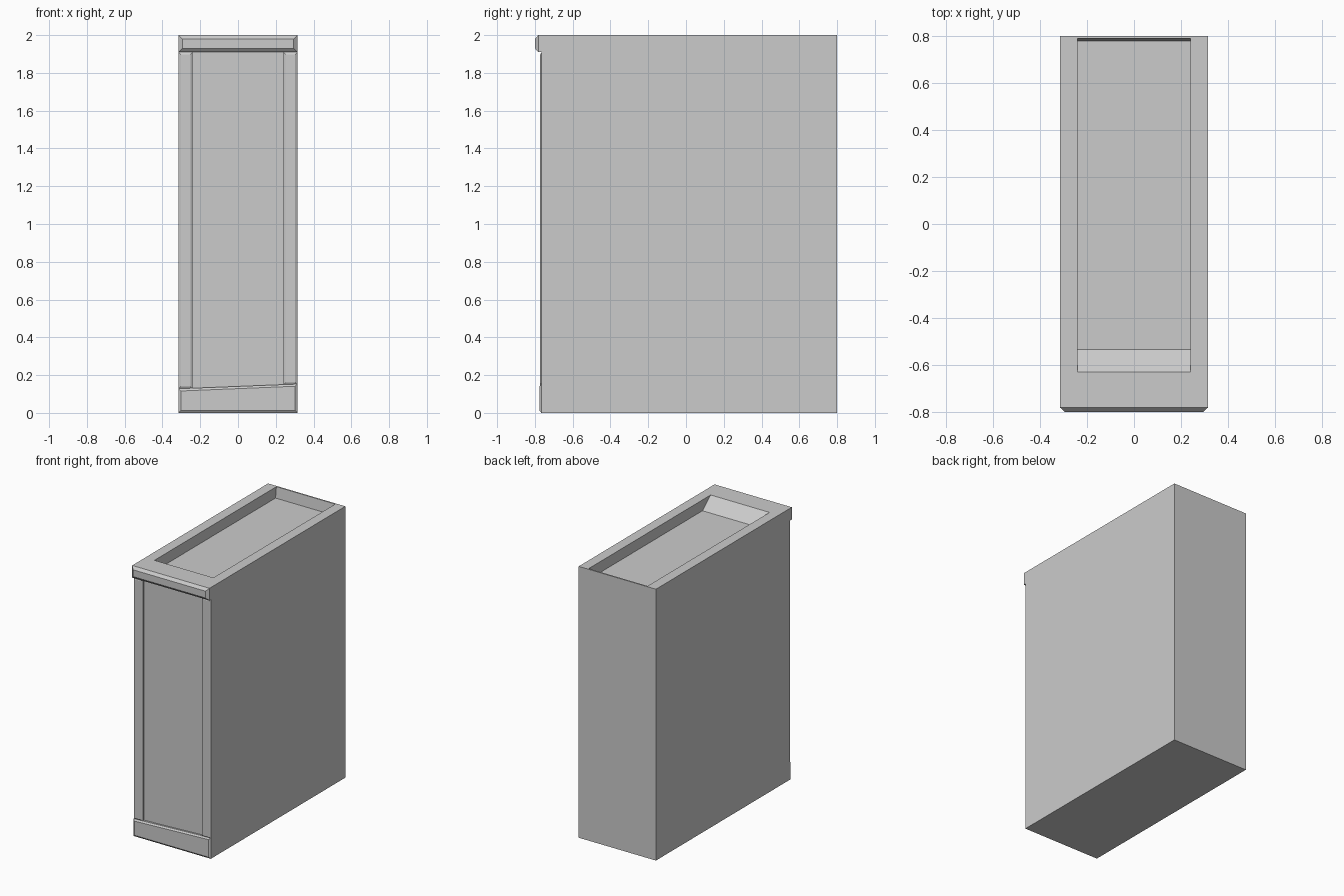
import bpy, bmesh

if "Cube" in bpy.data.objects:
    bpy.data.objects.remove(bpy.data.objects["Cube"])

W = 0.315        # half width
PANEL_Y = -0.752  # recessed front panel plane


def make(name, rings, cap_first=True, cap_last=True):
    """Skin a list of 4-point rings into one flat-faced object."""
    bm = bmesh.new()
    loops = [[bm.verts.new(p) for p in r] for r in rings]
    for a, b in zip(loops, loops[1:]):
        for i in range(4):
            j = (i + 1) % 4
            bm.faces.new((a[i], a[j], b[j], b[i]))
    if cap_first:
        bm.faces.new(loops[0])
    if cap_last:
        bm.faces.new(loops[-1])
    bmesh.ops.recalc_face_normals(bm, faces=bm.faces)
    me = bpy.data.meshes.new(name)
    bm.to_mesh(me)
    bm.free()
    ob = bpy.data.objects.new(name, me)
    bpy.context.collection.objects.link(ob)
    return ob


def rect(x, y0, y1, z):
    return [(-x, y0, z), (x, y0, z), (x, y1, z), (-x, y1, z)]


def trim(name, x0, x1, z0, z1l, z1r, y_mid, y_front, inset):
    """Front trim board with chamfered front edges; its top may slope."""
    def ring(y, d):
        return [(x0 + d, y, z0 + d), (x1 - d, y, z0 + d),
                (x1 - d, y, z1r - d), (x0 + d, y, z1l - d)]
    return make(name, [ring(PANEL_Y, 0), ring(y_mid, 0), ring(y_front, inset)],
                cap_first=False)


# Cabinet body with a sunken top that slopes at the front
make("cabinet_body", [
    rect(W, PANEL_Y, 0.8, 0),
    rect(W, PANEL_Y, 0.8, 2),
    rect(0.24, -0.63, 0.79, 2),
    rect(0.24, -0.535, 0.78, 1.92),
])

# Vertical stiles framing the front panel
trim("left_stile", -W, -0.24, 0.128, 1.91, 1.91, -0.764, -0.772, 0.012)
trim("right_stile", 0.24, W, 0.148, 1.91, 1.91, -0.764, -0.772, 0.012)

# Skirting with a slightly sloping top
trim("base_board", -W, W, 0, 0.128, 0.153, -0.766, -0.775, 0.012)

# Projecting cornice
trim("cornice", -W, W, 1.91, 2, 2, -0.782, -0.80, 0.02)
